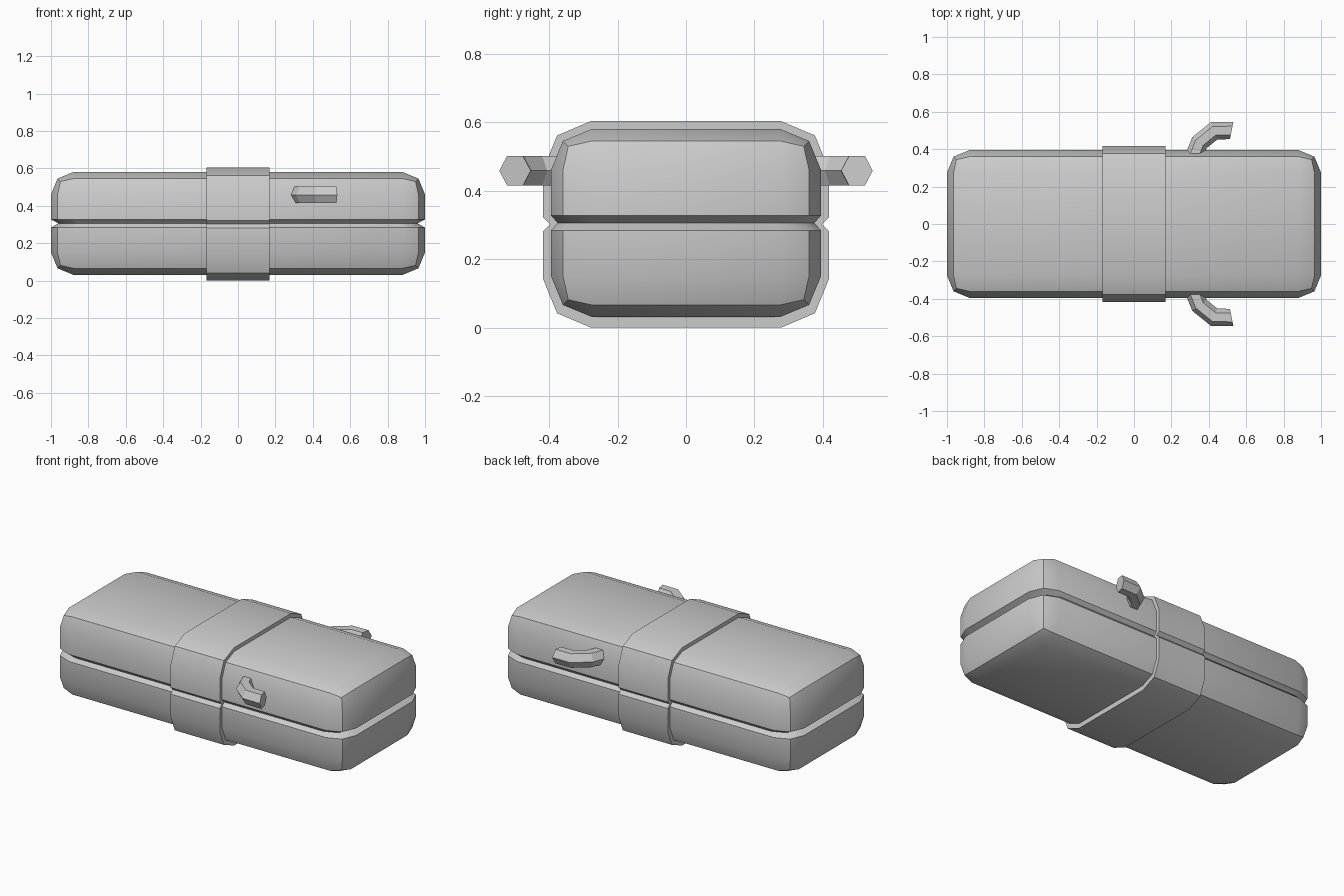
import bpy, bmesh, math
from mathutils import Vector, Matrix

if "Cube" in bpy.data.objects:
    bpy.data.objects.remove(bpy.data.objects["Cube"])

MID = 0.306


def finish(name, bm, smooth=True):
    bmesh.ops.recalc_face_normals(bm, faces=bm.faces[:])
    me = bpy.data.meshes.new(name)
    bm.to_mesh(me)
    bm.free()
    ob = bpy.data.objects.new(name, me)
    bpy.context.collection.objects.link(ob)
    if smooth:
        bpy.ops.object.select_all(action='DESELECT')
        ob.select_set(True)
        bpy.context.view_layer.objects.active = ob
        bpy.ops.object.shade_smooth_by_angle(angle=math.radians(35))
    return ob


def bridge_rings(bm, rings, close=False):
    pairs = list(zip(rings, rings[1:]))
    if close:
        pairs.append((rings[-1], rings[0]))
    for a, b in pairs:
        n = len(a)
        for i in range(n):
            j = (i + 1) % n
            bm.faces.new((a[i], a[j], b[j], b[i]))


# Case body: rounded box with a pinched seam around the middle
bm = bmesh.new()
bmesh.ops.create_cube(bm, size=1, matrix=Matrix.Translation((0, 0, MID)) @ Matrix.Diagonal((2.0, 0.79, 0.55, 1)))
bmesh.ops.bevel(bm, geom=bm.edges[:], offset=0.12, offset_type='OFFSET', segments=2,
                profile=0.5, affect='EDGES')
for dz in (-0.022, 0, 0.022):
    bmesh.ops.bisect_plane(bm, geom=bm.verts[:] + bm.edges[:] + bm.faces[:],
                           plane_co=(0, 0, MID + dz), plane_no=(0, 0, 1))
for v in bm.verts:
    if abs(v.co.z - MID) < 0.001:
        v.co.x *= 0.96
        v.co.y *= 0.95
finish("case_body", bm)

# Strap: closed ring following the case section, seam included
quarter = [(0.398, 0), (0.418, 0.02), (0.418, 0.160), (0.377, 0.260), (0.278, 0.302)]
half = [(y, -z) for y, z in quarter[:0:-1]] + quarter
outer = half + [(-y, z) for y, z in reversed(half)]
inner = [(y * 0.925, z * 0.90) for y, z in outer]
bm = bmesh.new()
rings = [[bm.verts.new((x, y, 0.302 + z)) for y, z in prof]
         for x, prof in ((-0.168, outer), (0.168, outer), (0.168, inner), (-0.168, inner))]
bridge_rings(bm, rings, close=True)
finish("strap", bm)

# Side hooks: bent hexagonal rods, one per side
path = [Vector(p) for p in ((0.316, 0.35), (0.350, 0.435), (0.428, 0.498), (0.522, 0.500))]


def hook(name, side):
    bm = bmesh.new()
    rings = []
    for i, p in enumerate(path):
        d0 = (p - path[max(i - 1, 0)]).normalized()
        d1 = (path[min(i + 1, len(path) - 1)] - p).normalized()
        t = (d0 + d1).normalized()
        n = Vector((-t.y, t.x))
        if i == len(path) - 1:
            n = Vector((0.2, 1)).normalized()  # slightly slanted tip
        miter = 1.0 if 0 in (d0.length, d1.length) else 1 / max(t.dot(d1), 0.5)
        ring = []
        for k in range(6):
            a = k * math.pi / 3
            q = p + n * (0.047 * miter * math.cos(a))
            ring.append(bm.verts.new((q.x, side * q.y, 0.459 + 0.050 * math.sin(a))))
        rings.append(ring)
    bridge_rings(bm, rings)
    bm.faces.new(rings[0])
    bm.faces.new(rings[-1])
    finish(name, bm, smooth=False)


hook("front_hook", -1)
hook("back_hook", 1)
